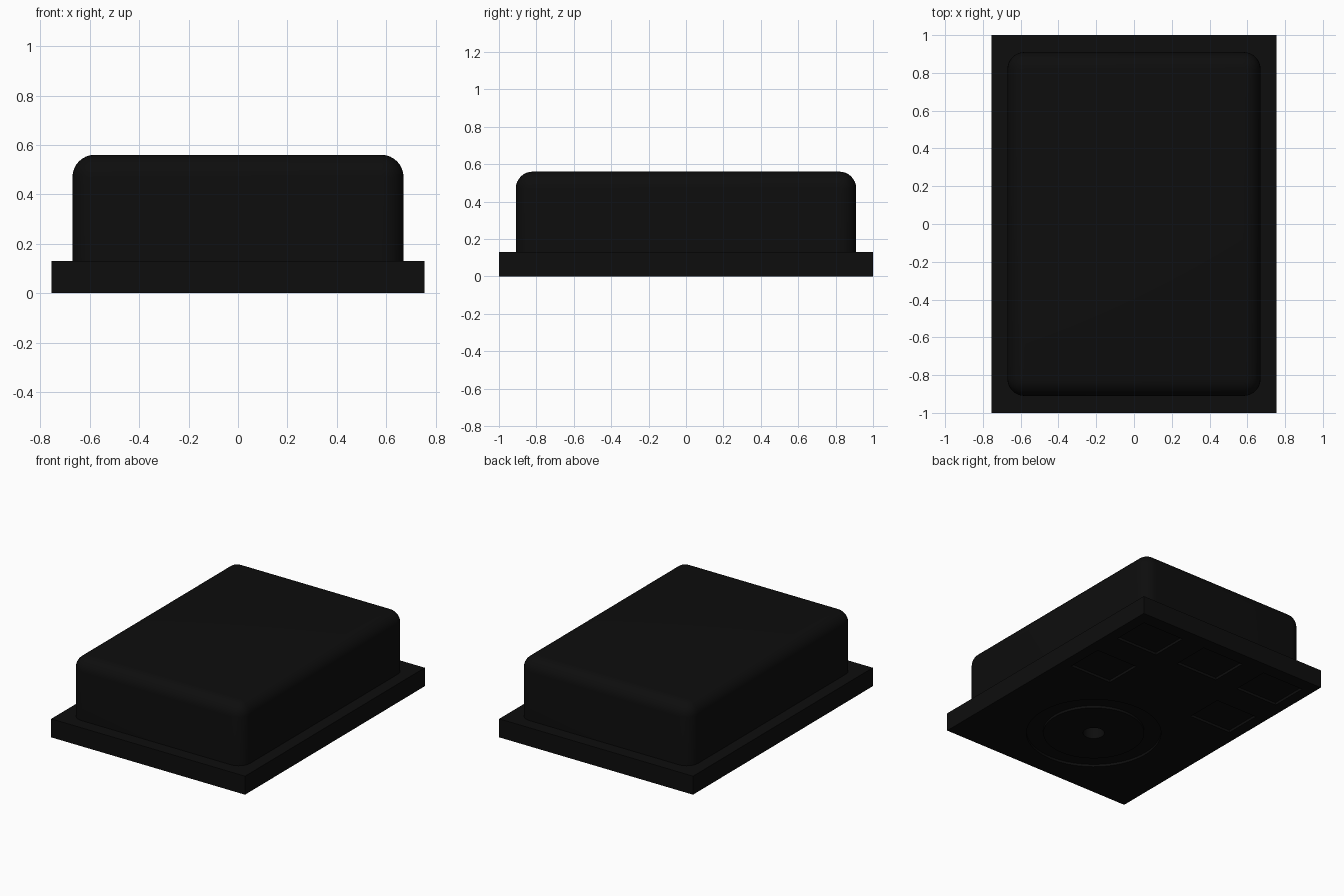
import bpy, bmesh, math
from mathutils import Matrix

cube = bpy.data.objects.get("Cube")
if cube:
    bpy.data.objects.remove(cube, do_unlink=True)

black = bpy.data.materials.new("black plastic")
black.use_nodes = True
colour = (0.004, 0.004, 0.004, 1)
black.diffuse_color = colour
black.node_tree.nodes["Principled BSDF"].inputs["Base Color"].default_value = colour


def add_box(bm, x0, x1, y0, y1, z0, z1):
    m = Matrix.Translation(((x0 + x1) / 2, (y0 + y1) / 2, (z0 + z1) / 2))
    m = m @ Matrix.Diagonal((x1 - x0, y1 - y0, z1 - z0, 1))
    bmesh.ops.create_cube(bm, size=1, matrix=m)


def add_ring(bm, y, inner, outer, z0, z1, sides=64):
    """Square-section ring; an inner radius of 0 gives a solid disc."""
    loops = []
    for r, z in ((inner, z0), (outer, z0), (outer, z1), (inner, z1)):
        if r:
            loops.append([bm.verts.new((r * math.cos(a), y + r * math.sin(a), z))
                          for a in (i * math.tau / sides for i in range(sides))])
    if len(loops) == 2:
        bm.faces.new(loops[0][::-1])
        bm.faces.new(loops[1])
        pairs = [(loops[0], loops[1])]
    else:
        pairs = [(loops[k], loops[(k + 1) % 4]) for k in range(4)]
    for a, b in pairs:
        for i in range(sides):
            j = (i + 1) % sides
            bm.faces.new((a[i], a[j], b[j], b[i]))


def make(name, bm):
    bmesh.ops.recalc_face_normals(bm, faces=bm.faces[:])
    mesh = bpy.data.meshes.new(name)
    bm.to_mesh(mesh)
    bm.free()
    mesh.materials.append(black)
    obj = bpy.data.objects.new(name, mesh)
    bpy.context.collection.objects.link(obj)
    return obj


def select(obj):
    bpy.ops.object.select_all(action='DESELECT')
    obj.select_set(True)
    bpy.context.view_layer.objects.active = obj


# Rounded upper case
bm = bmesh.new()
add_box(bm, -0.67, 0.67, -0.91, 0.91, 0.12, 0.56)
edges = [e for e in bm.edges if max(v.co.z for v in e.verts) > 0.5]
bmesh.ops.bevel(bm, geom=edges, offset=0.09, segments=8, profile=0.5, affect='EDGES')
case = make("upper_case", bm)
select(case)
bpy.ops.object.shade_smooth_by_angle(angle=math.radians(30))

# Flanged base plate
bm = bmesh.new()
add_box(bm, -0.755, 0.755, -1, 1, 0, 0.13)
base = make("base_plate", bm)

# Shallow pockets, ring groove and centre hole in the underside
bm = bmesh.new()
depth = 0.018
for x, y in ((-0.51, 0.77), (0, 0.77), (0.51, 0.77), (-0.51, 0.30), (0.51, 0.30)):
    add_box(bm, x - 0.165, x + 0.165, y - 0.135, y + 0.135, -0.05, depth)
add_ring(bm, -0.41, 0.33, 0.44, -0.05, depth)
add_ring(bm, -0.41, 0, 0.07, -0.05, 0.1, 32)
cutter = make("underside_cutter", bm)
cutter.hide_render = True

cut = base.modifiers.new("underside recesses", 'BOOLEAN')
cut.operation = 'DIFFERENCE'
cut.solver = 'EXACT'
cut.object = cutter
select(base)
bpy.ops.object.modifier_apply(modifier=cut.name)
bpy.data.objects.remove(cutter, do_unlink=True)
bpy.ops.object.shade_smooth_by_angle(angle=math.radians(30))
